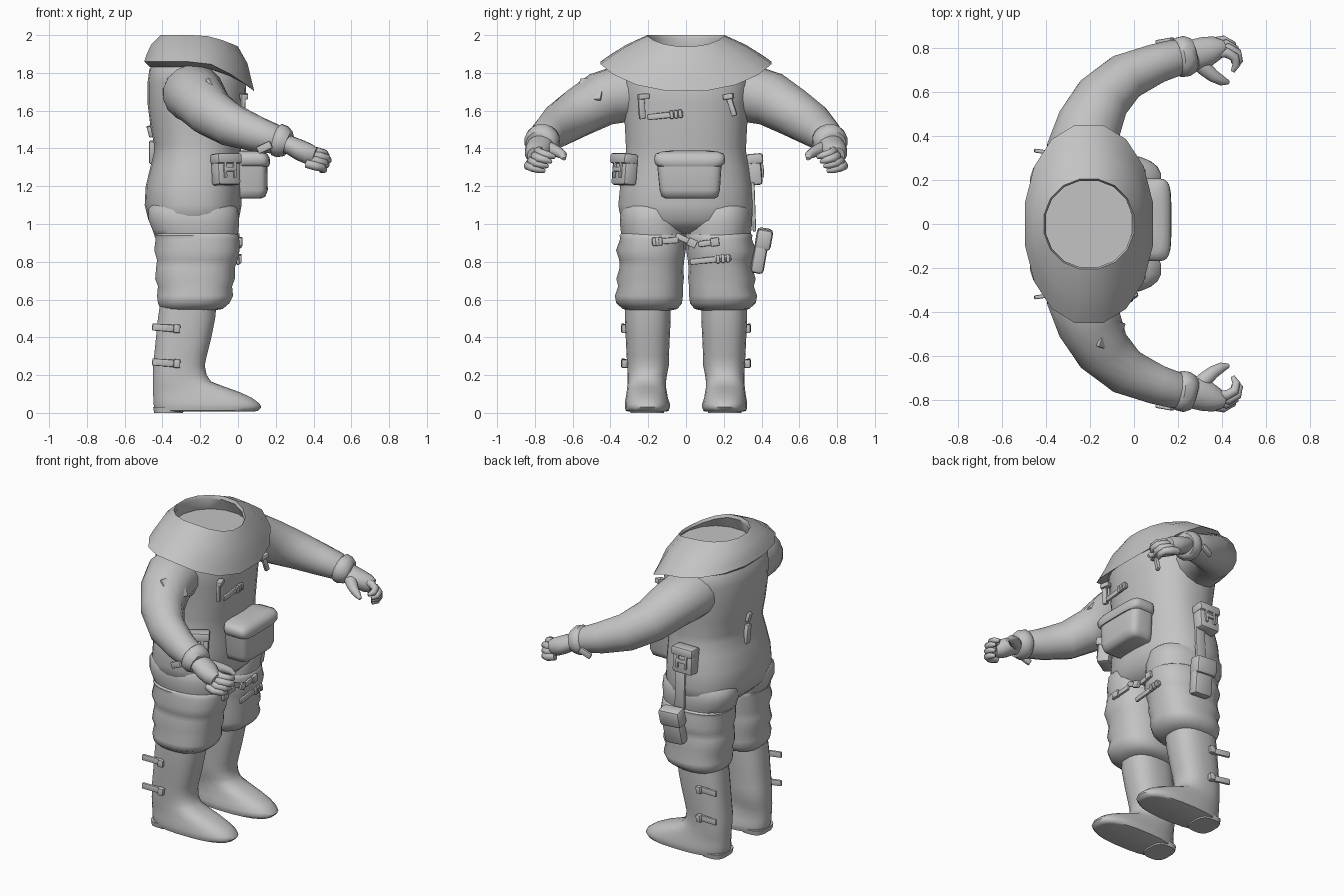
import bpy, bmesh, math
from mathutils import Vector, Euler

grey = bpy.data.materials.new("suit_grey")
grey.diffuse_color = (0.55, 0.55, 0.55, 1)


def finish(name, bm, angle=50):
    bmesh.ops.recalc_face_normals(bm, faces=bm.faces[:])
    me = bpy.data.meshes.new(name)
    bm.to_mesh(me)
    bm.free()
    me.materials.append(grey)
    ob = bpy.data.objects.new(name, me)
    bpy.context.collection.objects.link(ob)
    bpy.ops.object.select_all(action='DESELECT')
    ob.select_set(True)
    bpy.context.view_layer.objects.active = ob
    bpy.ops.object.shade_smooth_by_angle(angle=math.radians(angle))
    return ob


def skin(name, rings, caps=(True, True), angle=50):
    """Bridge equal-length point rings into one surface."""
    bm = bmesh.new()
    vs = [[bm.verts.new(p) for p in r] for r in rings]
    n = len(vs[0])
    for a, b in zip(vs, vs[1:]):
        for i in range(n):
            bm.faces.new((a[i], a[(i + 1) % n], b[(i + 1) % n], b[i]))
    if caps[0]:
        bm.faces.new(vs[0])
    if caps[1]:
        bm.faces.new(vs[-1])
    return finish(name, bm, angle)


def oval(n, e):
    out = []
    for i in range(n):
        t = 2 * math.pi * (i + 0.5) / n
        c, s = math.cos(t), math.sin(t)
        out.append((math.copysign(abs(c) ** (2 / e), c), math.copysign(abs(s) ** (2 / e), s)))
    return out


def stack(name, rows, e=2.4, n=24, s=1, angle=50):
    """Horizontal oval rings; each row is z, x0, x1, y0, y1."""
    return skin(name, [[((x0 + x1) / 2 + c * (x1 - x0) / 2,
                         s * ((y0 + y1) / 2 + d * (y1 - y0) / 2), z) for c, d in oval(n, e)]
                       for z, x0, x1, y0, y1 in rows], angle=angle)


def tube(name, pts, s=1, n=16):
    """Rings along a path; each point is x, y, z, side radius, upright radius."""
    P = [Vector((p[0], s * p[1], p[2])) for p in pts]
    rings = []
    for i, p in enumerate(pts):
        t = (P[min(i + 1, len(P) - 1)] - P[max(i - 1, 0)]).normalized()
        side = t.cross(Vector((0, 0, 1))).normalized()
        up = side.cross(t)
        rings.append([P[i] + side * c * p[3] + up * d * p[4] for c, d in oval(n, 2)])
    return skin(name, rings)


def box(name, loc, size, rot=(0, 0, 0), s=1, bevel=0.006):
    bm = bmesh.new()
    bmesh.ops.create_cube(bm, size=1)
    for v in bm.verts:
        v.co = Vector(v.co[k] * size[k] for k in range(3))
    if bevel:
        bmesh.ops.bevel(bm, geom=bm.edges[:], offset=min(bevel, min(size) * 0.4), segments=2,
                        affect='EDGES', profile=0.5)
    e = Euler([math.radians(a) for a in (rot[0] * s, rot[1], rot[2] * s)]).to_matrix()
    for v in bm.verts:
        v.co = e @ v.co + Vector((loc[0], loc[1] * s, loc[2]))
    return finish(name, bm, 35)


# torso
stack("torso", [
    (0.95, -0.36, -0.10, -0.20, 0.20), (0.975, -0.43, -0.04, -0.29, 0.29),
    (1.02, -0.475, 0.005, -0.345, 0.345), (1.10, -0.495, 0.02, -0.36, 0.36),
    (1.20, -0.49, 0.02, -0.35, 0.35), (1.30, -0.465, 0.015, -0.335, 0.335),
    (1.38, -0.445, 0.015, -0.32, 0.32), (1.42, -0.445, 0.02, -0.32, 0.32),
    (1.52, -0.465, 0.03, -0.325, 0.325), (1.64, -0.48, 0.04, -0.335, 0.335),
    (1.75, -0.48, 0.045, -0.345, 0.345), (1.82, -0.47, 0.02, -0.34, 0.34),
    (1.88, -0.43, -0.04, -0.28, 0.28)], n=32)

# collar: broad cape dipping at the chest, open neck with a sunken floor
def collar_ring(rx, ry, z, drop, reach):
    pts = []
    for c, d in oval(16, 2.1):
        x = -0.205 + c * rx
        k = min(max((x + 0.2) / reach, 0), 1)
        pts.append((x, d * ry, z - drop * k ** 1.5))
    return pts

skin("collar", [collar_ring(0.265, 0.36, 1.83, 0.10, 0.26),
                collar_ring(0.297, 0.46, 1.86, 0.16, 0.29),
                collar_ring(0.285, 0.41, 1.895, 0.15, 0.28),
                collar_ring(0.26, 0.32, 1.95, 0.10, 0.25),
                collar_ring(0.208, 0.208, 2.0, 0.06, 0.2),
                collar_ring(0.20, 0.20, 1.98, 0.06, 0.2),
                collar_ring(0.22, 0.23, 1.90, 0.0, 0.2)], caps=(False, True), angle=40)

for s, side in ((1, "left"), (-1, "right")):
    # hip blending the torso into each leg
    stack(side + "_hip", [
        (1.14, -0.43, -0.06, 0.06, 0.30), (1.08, -0.475, 0.0, 0.02, 0.345),
        (1.02, -0.475, 0.008, 0.005, 0.352), (0.97, -0.455, 0.005, 0.0, 0.348),
        (0.93, -0.44, 0.0, 0.0, 0.34)], 2.3, s=s, angle=70)
    # puffy thigh sleeve
    stack(side + "_thigh", [
        (0.96, -0.43, -0.02, 0.015, 0.335), (0.94, -0.445, 0.005, 0.0, 0.353),
        (0.92, -0.438, 0.008, 0.0, 0.35),
        (0.86, -0.445, 0.01, 0.0, 0.372), (0.81, -0.43, 0.0, 0.008, 0.355),
        (0.77, -0.435, -0.015, 0.012, 0.352), (0.71, -0.44, -0.015, 0.01, 0.37),
        (0.67, -0.425, -0.03, 0.015, 0.36), (0.62, -0.43, -0.025, 0.015, 0.378),
        (0.58, -0.425, -0.045, 0.02, 0.37), (0.55, -0.41, -0.08, 0.045, 0.335),
        (0.54, -0.38, -0.14, 0.09, 0.30)], 2.4, s=s)
    # shin and boot
    stack(side + "_boot", [
        (0.60, -0.41, -0.11, 0.08, 0.325), (0.50, -0.425, -0.12, 0.08, 0.325),
        (0.40, -0.435, -0.14, 0.085, 0.32), (0.30, -0.445, -0.165, 0.09, 0.315),
        (0.25, -0.45, -0.175, 0.09, 0.312), (0.20, -0.452, -0.165, 0.10, 0.31),
        (0.165, -0.452, -0.14, 0.105, 0.31), (0.135, -0.452, -0.06, 0.105, 0.312),
        (0.11, -0.452, 0.01, 0.10, 0.315), (0.08, -0.45, 0.075, 0.095, 0.32),
        (0.05, -0.45, 0.115, 0.085, 0.325), (0.03, -0.445, 0.125, 0.085, 0.325),
        (0.012, -0.44, 0.11, 0.09, 0.32), (0.008, -0.43, 0.09, 0.10, 0.31)], 2.5, s=s)
    stack(side + "_heel", [(0.03, -0.45, -0.28, 0.11, 0.30), (0.0, -0.445, -0.29, 0.115, 0.295)], 3, 16, s)

    # arm and cuff
    tube(side + "_arm", [
        (-0.24, 0.22, 1.69, 0.16, 0.15), (-0.235, 0.34, 1.69, 0.165, 0.155),
        (-0.205, 0.45, 1.66, 0.15, 0.145), (-0.145, 0.57, 1.59, 0.13, 0.13),
        (-0.04, 0.67, 1.525, 0.11, 0.115), (0.10, 0.73, 1.475, 0.092, 0.095),
        (0.19, 0.757, 1.45, 0.085, 0.08), (0.22, 0.762, 1.44, 0.07, 0.065)], s)
    tube(side + "_cuff", [
        (0.185, 0.756, 1.452, 0.07, 0.06), (0.205, 0.758, 1.447, 0.092, 0.088),
        (0.235, 0.764, 1.435, 0.094, 0.088), (0.265, 0.768, 1.425, 0.08, 0.07),
        (0.27, 0.77, 1.423, 0.06, 0.05)], s)
    box(side + "_cuff_strap", (0.14, 0.835, 1.405), (0.08, 0.018, 0.04), (0, -25, 10), s)

    # gloved hand with curled fingers
    tube(side + "_palm", [
        (0.23, 0.765, 1.435, 0.06, 0.05), (0.28, 0.772, 1.415, 0.072, 0.05),
        (0.33, 0.785, 1.39, 0.07, 0.055), (0.375, 0.80, 1.37, 0.055, 0.055),
        (0.405, 0.805, 1.36, 0.035, 0.045)], s)
    for i in range(4):
        y, z, x = 0.775 + 0.018 * i, 1.395 - 0.025 * i, 0.012 * abs(i - 1)
        tube(f"{side}_finger_{i + 1}", [
            (0.36, y, z, 0.022, 0.022), (0.43 - x, y + 0.006, z - 0.012, 0.024, 0.024),
            (0.47 - x, y - 0.015, z - 0.022, 0.022, 0.022),
            (0.478 - x, y - 0.05, z - 0.032, 0.019, 0.019),
            (0.462 - x, y - 0.08, z - 0.04, 0.010, 0.010)], s, 10)
    tube(side + "_thumb", [
        (0.27, 0.755, 1.41, 0.035, 0.035), (0.32, 0.71, 1.395, 0.036, 0.034),
        (0.36, 0.675, 1.38, 0.03, 0.028), (0.40, 0.652, 1.365, 0.023, 0.022),
        (0.43, 0.645, 1.345, 0.010, 0.010)], s, 12)

    # hip pouch with flap and buckles: one faces sideways, one turns to the front
    px, py, yaw = (-0.25, 0.36, 0) if s > 0 else (-0.065, 0.325, -32)
    a = math.radians(yaw)
    def pouch_part(name, dx, dy, z, size, bevel=0.006):
        box(f"{side}_hip_{name}", (px + dx * math.cos(a) - dy * math.sin(a),
                                   py + dx * math.sin(a) + dy * math.cos(a), z),
            size, (5, 0, yaw), s, bevel)
    pouch_part("pouch", 0, 0, 1.28, (0.14, 0.08, 0.15), 0.015)
    pouch_part("flap", 0, 0.004, 1.345, (0.15, 0.088, 0.055), 0.012)
    for dx in (-0.03, 0.03):
        pouch_part("strap", dx, 0.043, 1.30, (0.018, 0.014, 0.11))
    pouch_part("buckle", 0, 0.045, 1.29, (0.08, 0.014, 0.025))

    # calf straps sticking out behind
    for z in (0.45, 0.265):
        box(side + "_calf_strap", (-0.385, 0.325, z), (0.14, 0.018, 0.038), (0, 4, -8), s)
        box(side + "_calf_buckle", (-0.325, 0.325, z - 0.004), (0.035, 0.035, 0.045), (0, 4, -8), s)

# back clip
box("back_clip", (-0.455, 0.02, 1.38), (0.03, 0.04, 0.12), (8, 0, 0))
box("back_tab", (-0.465, 0.02, 1.49), (0.025, 0.035, 0.06), (8, -15, 0))

# front pouch and domed flap
stack("front_pouch", [
    (1.135, -0.01, 0.12, -0.11, 0.15), (1.145, -0.01, 0.145, -0.13, 0.17),
    (1.18, -0.01, 0.158, -0.14, 0.18), (1.33, -0.01, 0.155, -0.155, 0.19)], 5, 28)
stack("front_pouch_flap", [
    (1.305, -0.01, 0.163, -0.15, 0.185), (1.32, -0.01, 0.17, -0.165, 0.205),
    (1.35, -0.01, 0.168, -0.17, 0.208), (1.372, -0.01, 0.155, -0.16, 0.20),
    (1.383, -0.01, 0.13, -0.13, 0.17), (1.39, -0.01, 0.09, -0.07, 0.11)], 5, 28)

# strap on the front of the body: webbing with three buckle bars
def front_strap(name, x, y, z, length, tilt, direction):
    box(name + "_webbing", (x, y, z), (0.016, length, 0.032), (tilt, 0, 0))
    a = math.radians(tilt)
    for k in (0.18, 0.30, 0.42):
        d = k * length * direction
        box(name + "_buckle", (x + 0.008, y + d * math.cos(a), z + d * math.sin(a)),
            (0.022, 0.02, 0.045), (tilt, 0, 0))

front_strap("right_thigh_strap", 0.005, -0.11, 0.91, 0.14, 4, -1)
front_strap("middle_thigh_strap", 0.0, 0.0, 0.915, 0.12, -25, 1)
front_strap("left_thigh_strap", 0.005, 0.12, 0.90, 0.11, 8, 1)
front_strap("lower_thigh_strap", 0.0, 0.13, 0.81, 0.22, 6, 1)
front_strap("chest_strap", 0.04, -0.11, 1.575, 0.19, 6, 1)

# chest clips
box("right_chest_webbing", (0.025, -0.235, 1.62), (0.022, 0.035, 0.13), (4, 0, 15))
box("right_chest_buckle", (0.03, -0.225, 1.675), (0.035, 0.06, 0.03), (4, 0, 15))
box("left_chest_webbing", (0.025, 0.24, 1.63), (0.022, 0.03, 0.12), (18, 0, -15))
box("left_chest_buckle", (0.03, 0.225, 1.675), (0.035, 0.055, 0.03), (10, 0, -15))

# thigh holster hanging from a strap
box("holster_strap", (-0.21, 0.358, 1.09), (0.07, 0.018, 0.26), (2, 0, 0))
box("holster", (-0.19, 0.39, 0.835), (0.13, 0.07, 0.19), (-10, 4, 0), 1, 0.02)
box("holster_flap", (-0.19, 0.412, 0.92), (0.15, 0.085, 0.11), (-10, 4, 0), 1, 0.02)

# patch on the right upper arm
q = Vector((0.75, -0.25, 0.6)).to_track_quat('Z', 'Y').to_euler()
box("shoulder_patch", (-0.105, -0.505, 1.712), (0.14, 0.14, 0.02), [math.degrees(a) for a in q])
